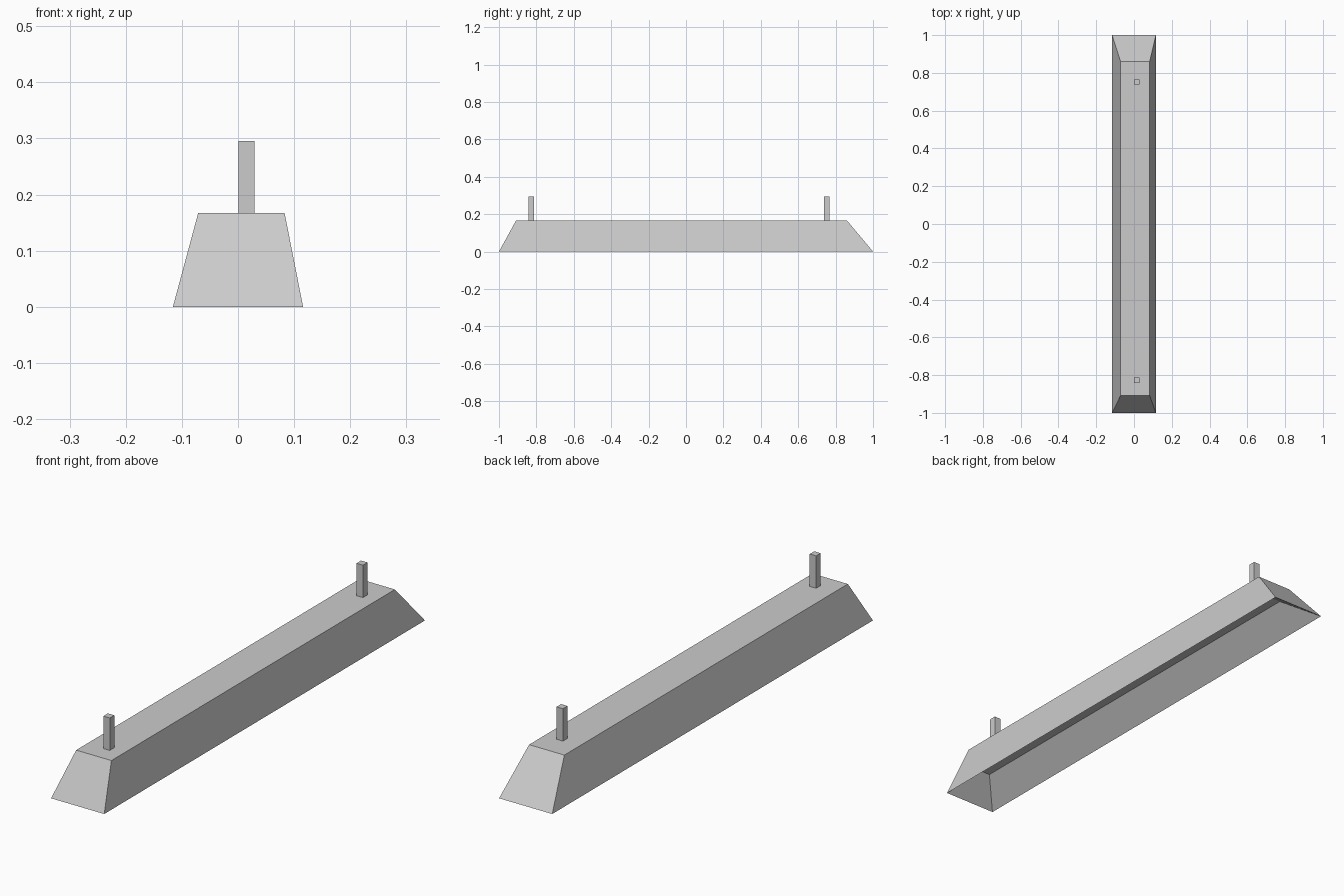
import bpy
import bmesh

cube = bpy.data.objects.get("Cube")
if cube:
    bpy.data.objects.remove(cube, do_unlink=True)

# Plain grey paint
grey = bpy.data.materials.new("light_grey")
grey.use_nodes = True
colour = (0.6, 0.6, 0.6, 1)
grey.diffuse_color = colour
grey.node_tree.nodes["Principled BSDF"].inputs["Base Color"].default_value = colour


def tapered_box(name, base, top, z0, z1, inward=False):
    """Box without a floor; base and top are (x0, x1, y0, y1)."""
    bm = bmesh.new()
    rings = []
    for (x0, x1, y0, y1), z in ((base, z0), (top, z1)):
        corners = ((x0, y0), (x1, y0), (x1, y1), (x0, y1))
        rings.append([bm.verts.new((x, y, z)) for x, y in corners])
    low, high = rings
    for i in range(4):
        j = (i + 1) % 4
        bm.faces.new((low[i], low[j], high[j], high[i]))
    bm.faces.new(high)
    if inward:
        bmesh.ops.reverse_faces(bm, faces=bm.faces[:])
    mesh = bpy.data.meshes.new(name)
    bm.to_mesh(mesh)
    bm.free()
    mesh.materials.append(grey)
    obj = bpy.data.objects.new(name, mesh)
    bpy.context.collection.objects.link(obj)


# Sloping body, with a shallower hollow sharing its bottom rim
HEIGHT = 0.167
RIM = (-0.116, 0.116, -1, 1)
tapered_box("barrier_body", RIM, (-0.071, 0.083, -0.908, 0.86), 0, HEIGHT)
tapered_box("underside_hollow", RIM, (-0.023, 0.034, -0.908, 0.86), 0, 0.094,
            inward=True)

# Square posts near each end of the top
for name, y in (("front_post", -0.827), ("back_post", 0.752)):
    outline = (0.001, 0.029, y - 0.014, y + 0.014)
    tapered_box(name, outline, outline, HEIGHT, 0.295)
